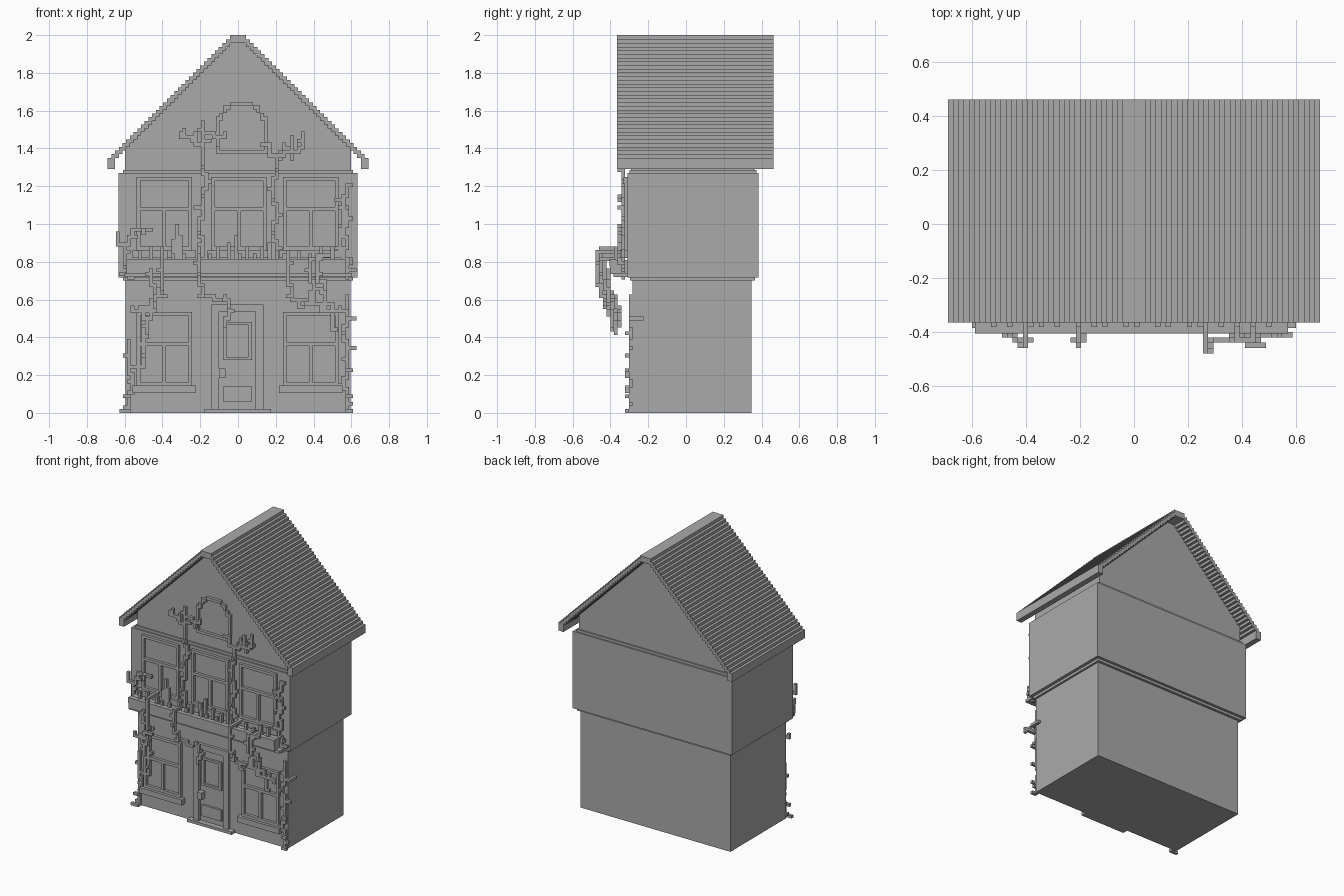
import bpy, bmesh, random
from mathutils import Vector

random.seed(4)
U = 0.0196                      # block size of the stepped details
GROUND_Y, UPPER_Y, GABLE_Y = -0.283, -0.31, -0.29

cube = bpy.data.objects.get("Cube")
if cube:
    bpy.data.objects.remove(cube)

grey = bpy.data.materials.new("stone_grey")
grey.use_nodes = True
grey.diffuse_color = (0.4, 0.4, 0.4, 1)
grey.node_tree.nodes["Principled BSDF"].inputs["Base Color"].default_value = grey.diffuse_color


def finish(name, bm):
    bmesh.ops.recalc_face_normals(bm, faces=bm.faces)
    mesh = bpy.data.meshes.new(name)
    bm.to_mesh(mesh)
    bm.free()
    mesh.materials.append(grey)
    obj = bpy.data.objects.new(name, mesh)
    bpy.context.collection.objects.link(obj)
    return obj


def add_box(bm, x0, x1, y0, y1, z0, z1):
    verts = bmesh.ops.create_cube(bm, size=1)["verts"]
    for v in verts:
        v.co = (x0 + (v.co.x + .5) * (x1 - x0),
                y0 + (v.co.y + .5) * (y1 - y0),
                z0 + (v.co.z + .5) * (z1 - z0))


def boxes(name, *specs):
    bm = bmesh.new()
    for s in specs:
        add_box(bm, *s)
    return finish(name, bm)


def extrude_profile(name, points, y0, y1):
    """Extrude an x-z outline along y."""
    bm = bmesh.new()
    face = bm.faces.new([bm.verts.new((x, y0, z)) for x, z in points])
    out = bmesh.ops.extrude_face_region(bm, geom=[face])["geom"]
    moved = [g for g in out if isinstance(g, bmesh.types.BMVert)]
    bmesh.ops.translate(bm, verts=moved, vec=(0, y1 - y0, 0))
    bmesh.ops.triangulate(bm, faces=[f for f in bm.faces if len(f.verts) > 4])
    return finish(name, bm)


def mirrored(points):
    return points + [(-x, z) for x, z in reversed(points)]


# Walls
boxes("ground_floor", (-.595, .595, GROUND_Y, .346, 0, .70))
boxes("floor_band", (-.61, .61, -.296, .364, .70, .72))
boxes("upper_floor", (-.632, .632, UPPER_Y, .383, .718, 1.27))
extrude_profile("gable_wall", mirrored([(.597, 1.265), (.597, 1.40), (.03, 1.965)]), GABLE_Y, .362)
boxes("cornice", (-.61, .61, GABLE_Y - .01, .372, 1.27, 1.287))

# Stepped roof with drooping eaves
STEPS = 33
outer, inner = [(.69, 1.29), (.69, 1.35)], [(.65, 1.29), (.65, 1.33)]
for n in range(STEPS):
    x, z = .69 - (n + 1) * U, 1.35 + n * U
    outer += [(x, z), (x, z + U)]
    if x > .06:
        inner += [(x - U, z - U), (x - U, z)]
outer[-1] = (outer[-1][0], 2.0)
outline = outer + [(-x, z) for x, z in reversed(outer)]
outline += [(-x, z) for x, z in inner] + list(reversed(inner))
extrude_profile("stepped_roof", outline, -.365, .462)


# Windows: frame bars, cross bars and a sill
def window(name, x, z, y):
    f, w, h = y - U, .147, .39
    boxes(name + "_frame",
          (x - w, x - w + U, f, y, z, z + h), (x + w - U, x + w, f, y, z, z + h),
          (x - w, x + w, f, y, z + h - U, z + h), (x - w, x + w, f, y, z, z + U),
          (x - w, x + w, f, y, z + .21, z + .21 + U),
          (x - U / 2, x + U / 2, f, y, z, z + .22))
    boxes(name + "_sill", (x - .168, x + .168, y - 2 * U, y, z - .04, z))


for side, x in (("right", -.39), ("left", .385)):
    window("lower_%s_window" % side, x, .145, GROUND_Y)
    window("upper_%s_window" % side, x, .86, UPPER_Y)
window("upper_middle_window", .005, .86, UPPER_Y)

# Door
D = GROUND_Y
boxes("door_frame", (-.14, -.10, D - U, D, 0, .575), (.092, .135, D - U, D, 0, .575),
      (-.14, .135, D - U, D, .535, .575))
boxes("door_step", (-.18, .175, D - 2 * U, D, 0, U))
boxes("door_panel_frame", (-.08, -.06, D - .015, D, .28, .48), (.055, .075, D - .015, D, .28, .48),
      (-.08, .075, D - .015, D, .465, .48), (-.08, .075, D - .015, D, .28, .295))
boxes("door_plate", (-.08, .075, D - .015, D, .06, .14))
boxes("door_knob", (-.10, -.065, D - 2 * U, D, .185, .235))


# Block sets: only exposed sides are built
SIDES = [Vector(v) for v in ((1, 0, 0), (0, 1, 0), (0, 0, 1), (-1, 0, 0), (0, -1, 0), (0, 0, -1))]


def blocks(name, cells, wall_y=GROUND_Y):
    bm = bmesh.new()
    for c in sorted(cells):
        mid = Vector(c) + Vector((.5, .5, .5))
        for n in SIDES:
            if tuple(int(a + b) for a, b in zip(c, n)) in cells:
                continue
            a = Vector((n.y, n.z, n.x)) / 2
            b = n.cross(a)
            ring = [mid + n / 2 + p for p in (a + b, b - a, -a - b, a - b)]
            bm.faces.new([bm.verts.new((p.x * U, wall_y + p.y * U, p.z * U)) for p in ring])
    bmesh.ops.remove_doubles(bm, verts=bm.verts, dist=U / 50)
    return finish(name, bm)


# Arched attic window outline
left, right, low, spring, top = -6, 7, 70, 78, 83
arch = {(x, -1, z) for x in (left, right) for z in range(low, spring + 1)}
arch |= {(x, -1, low) for x in range(left, right + 1)}
for n, (dx, dz) in enumerate(((0, 1), (1, 1), (1, 2), (2, 3), (2, 4), (3, 4), (4, 5), (5, 5), (6, 5))):
    arch |= {(left + dx, -1, spring + dz), (right - dx, -1, spring + dz)}
blocks("attic_arch", arch, GABLE_Y)

# Planter along the upper floor
boxes("planter", (-.59, .57, -.40, UPPER_Y, .735, .81))
boxes("planter_ledge", (-.60, .60, -.385, UPPER_Y, .72, .74))
boxes("planter_rim", (-.59, .57, -.405, -.37, .775, .815))

# Planter shoots
shoots = set()
for i in range(-27, 27, 3):
    x = i + random.randint(0, 1)
    for z in range(41, 43 + random.randint(0, 2)):
        shoots.add((x, -5, z))
for x, h in ((-18, 47), (-17, 51), (-16, 48), (-3, 46), (-1, 48), (2, 45), (8, 46)):
    shoots |= {(x, -4, z) for z in range(41, h)}
blocks("planter_shoots", shoots)

# Climbing vines: each letter walks one block, brackets hold side twigs
MOVES = {"l": (-1, 0, 0), "r": (1, 0, 0), "f": (0, -1, 0), "b": (0, 1, 0), "u": (0, 0, 1), "d": (0, 0, -1)}


def vine(name, start, path):
    pos, stack, cells = start, [], {start}
    for ch in path:
        if ch == "(":
            stack.append(pos)
        elif ch == ")":
            pos = stack.pop()
        else:
            pos = tuple(a + b for a, b in zip(pos, MOVES[ch]))
            cells.add(pos)
    blocks(name, cells)


vine("lower_right_vine", (-32, -2, 0),
     "rrbu(l)uuu(fl)uruuu(l)uuluu(rrrruuu(f)uuuuu(r)uuuu)uuu(l)uuuu")
vine("lower_left_vine", (30, -2, 0),
     "lbuu(r)uu(fr)uulu(l)uuruu(fr)uuu(l)uuu(rr)uuluu(f)uuruu(rrbbb)uu(l)uuuu")
vine("planter_right_vine", (-29, -3, 36),
     "lu(ll)uu(lf)uluuu(r)uu(lluuu)ruur(r)uurrr(fd)rr")
vine("planter_left_vine", (29, -3, 36),
     "uu(rr)uu(rfu)uluuu(l)ruuuluu(l)uuu(rr)uuul")
vine("hanging_right_vine", (-21, -3, 44),
     "ffffffdddddd(l)dddddbldd(rr)ldbbddbl(llldllu)d(r)ddldd(l)dd")
vine("hanging_right_sprig", (-24, -3, 38), "ffffd(l)dddrddb(rr)ddbldddll(lu)dd")
vine("hanging_middle_vine", (-11, -3, 42),
     "fffffdd(l)ddd(f)dddrbddd(l)brrrdrrbr(u)rddbd(r)ddldd")
vine("hanging_left_vine", (13, -3, 43),
     "fffffffddd(r)ddddddrbddd(l)bdrr(ddr)rrbdrr(uu)rr(dd)rrrddbddddd(r)")
vine("hanging_left_sprig", (19, -3, 41), "fffff(rr)ddd(l)dddbrdd(rr)dldd")
vine("hanging_left_tail", (22, -3, 41),
     "ffffffu(rr)lddddd(r)ddbrrddbd(l)dddddrrrr(u)rrd")
vine("climbing_right_vine", (-10, -3, 42),
     "uuu(l)uulu(f)uuuu(r)ruuu(ll)uuu(f)uuruu(r)uuluu(f)uuuuuu"
     "(lluu(u)l(d)llu(u)ld)u(rr)uu(rrrdr(dd)rru)u(l)uu")
vine("climbing_left_vine", (10, -3, 42),
     "uu(r)uuluu(f)uuuruu(r)uuulu(f)uuu(l)uuuruu(f)uuuu"
     "(lluuull)rrurr(uuuu)rru(d)ruu(l)uu")
vine("window_left_vine", (27, -3, 42),
     "uu(l)uuu(r)uuu(f)rruu(l)uuu(f)luu(ll)uruuur")
vine("attic_twigs", (11, -2, 68), "uu(r)rru(lu)rd(dd)rru(u)r")
